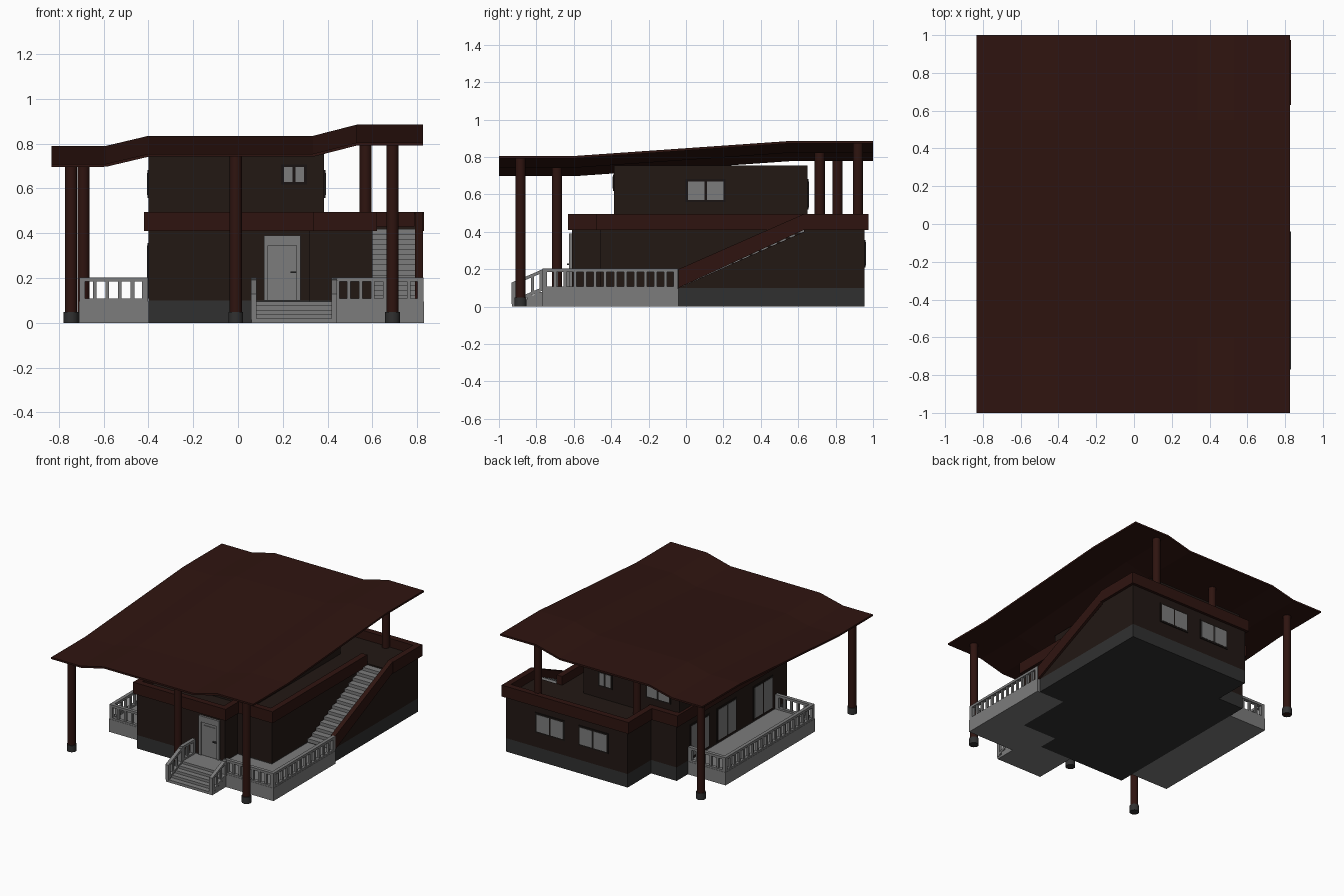
import bpy, bmesh, math
from mathutils import Vector

if "Cube" in bpy.data.objects:
    bpy.data.objects.remove(bpy.data.objects["Cube"])


def material(name, r, g, b):
    m = bpy.data.materials.new(name)
    m.diffuse_color = (r, g, b, 1)
    m.use_nodes = True
    m.node_tree.nodes["Principled BSDF"].inputs["Base Color"].default_value = m.diffuse_color
    return m


ROOF = material("dark_red_wood", .028, .007, .005)
WALL = material("dark_brown_wall", .016, .009, .007)
STONE = material("dark_stone", .03, .03, .03)
GREY = material("concrete_grey", .2, .2, .2)
FRAME = material("window_frame", .010, .007, .006)


def finish(name, bm, mat):
    bmesh.ops.recalc_face_normals(bm, faces=bm.faces)
    me = bpy.data.meshes.new(name)
    bm.to_mesh(me)
    bm.free()
    ob = bpy.data.objects.new(name, me)
    bpy.context.collection.objects.link(ob)
    me.materials.append(mat)
    return ob


def add_box(bm, x0, x1, y0, y1, z0, z1):
    vs = bmesh.ops.create_cube(bm, size=1)["verts"]
    for v in vs:
        v.co = Vector((x0 if v.co.x < 0 else x1, y0 if v.co.y < 0 else y1, z0 if v.co.z < 0 else z1))


def boxes(name, mat, *dims):
    bm = bmesh.new()
    for d in dims:
        add_box(bm, *d)
    return finish(name, bm, mat)


def extrude(name, mat, points, vec):
    bm = bmesh.new()
    f = bm.faces.new([bm.verts.new(p) for p in points])
    r = bmesh.ops.extrude_face_region(bm, geom=[f], use_keep_orig=True)
    bmesh.ops.translate(bm, vec=vec, verts=[v for v in r["geom"] if isinstance(v, bmesh.types.BMVert)])
    return finish(name, bm, mat)


# Wavy roof sheet: height is a sum of one profile across x and one along y
fx = [(-.833, 0), (-.59, 0), (-.40, .045), (.335, .045), (.53, .095), (.825, .095)]
gy = [(-1, .71), (-.6, .71), (.55, .79), (1, .79)]
bm = bmesh.new()
rows = [[bm.verts.new((x, y, a + b)) for x, a in fx] for y, b in gy]
for r0, r1 in zip(rows, rows[1:]):
    for i in range(len(fx) - 1):
        bm.faces.new((r0[i], r0[i + 1], r1[i + 1], r1[i]))
roof = finish("roof", bm, ROOF)
mod = roof.modifiers.new("thickness", "SOLIDIFY")
mod.thickness, mod.offset = .013, -1


def lerp(table, t):
    for (a, va), (b, vb) in zip(table, table[1:]):
        if t <= b:
            return va + (vb - va) * (t - a) / (b - a)
    return table[-1][1]


# Plinth, ground floor, upper floor
left_part = [(.81, .955), (-.19, .955), (-.19, .68), (-.40, .68), (-.40, -.61), (.32, -.61), (.32, -.46), (.60, -.46)]
base = left_part + [(.60, -.04), (.81, -.04)]
path = [(.81, .63)] + left_part + [(.60, .63)]
extrude("plinth", STONE, [(x, y, 0) for x, y in base], (0, 0, .1))
extrude("ground_floor_walls", WALL, [(x, y, .1) for x, y in path], (0, 0, .33))
boxes("upper_floor_walls", WALL, (-.40, .385, -.385, .65, .42, .755))


# Parapet band following the ground floor outline, open at the stair head
def offset(path, d):
    out = []
    for i, p in enumerate(path):
        n = Vector((0, 0))
        for a, b in ((i - 1, i), (i, i + 1)):
            if a >= 0 and b < len(path):
                t = (Vector(path[b]) - Vector(path[a])).normalized()
                n += Vector((t.y, -t.x))
        out.append(Vector(p) + n * d)
    return out


outer, inner = offset(path, .02), offset(path, -.025)
bm = bmesh.new()
rings = [[bm.verts.new((p.x, p.y, z)) for p, z in ((o, .41), (o, .495), (i, .495), (i, .41))]
         for o, i in zip(outer, inner)]
for a, b in zip(rings, rings[1:]):
    for k in range(4):
        bm.faces.new((a[k], a[(k + 1) % 4], b[(k + 1) % 4], b[k]))
bm.faces.new(rings[0])
bm.faces.new(rings[-1])
finish("parapet", bm, ROOF)

# Outside staircase with sloped side wall
extrude("stair_support", WALL, [(.60, -.04, .1), (.60, .63, .1), (.60, .63, .40)], (.21, 0, 0))
extrude("stair_side_wall", ROOF, [(.79, -.04, .1), (.79, -.04, .2), (.79, .63, .495), (.79, .63, .41)], (.035, 0, 0))
n, dy, dz = 14, .67 / 14, .32 / 14
boxes("stair_treads", GREY, *[(.60, .79, -.04 + i * dy, -.04 + (i + 1) * dy, .095 + i * dz, .10 + (i + 1) * dz)
                              for i in range(n)])

# Columns reaching up to the roof
columns = [(-.745, -.885, 0), (-.01, -.69, 0), (.69, -.885, 0), (-.69, .81, 0), (.57, .92, .42), (-.10, .715, .42)]


def cylinder(name, mat, x, y, z0, z1, r):
    bpy.ops.mesh.primitive_cylinder_add(vertices=20, radius=r, depth=z1 - z0, location=(x, y, (z0 + z1) / 2))
    ob = bpy.context.object
    ob.name = name
    ob.data.materials.append(mat)
    bpy.ops.object.shade_smooth_by_angle()


for x, y, z in columns:
    cylinder("column", ROOF, x, y, z, lerp(fx, x) + lerp(gy, y) - .006, .027)
    if z == 0:
        cylinder("column_base", STONE, x, y, 0, .048, .033)

# Terraces and entrance steps
boxes("left_terrace", GREY, (-.71, -.40, -.50, .55, 0, .095))
boxes("right_terrace", GREY, (.32, .83, -.77, -.46, 0, .095), (.60, .83, -.46, -.04, 0, .095),
      (.06, .32, -.77, -.61, 0, .095))
boxes("entrance_steps", GREY, *[(.06, .44, -.93 + i * .04, -.77, i * .0195, (i + 1) * .0195) for i in range(4)])


# Railings: square balusters under a handrail
def railing(name, p, q, drop=0.0):
    p, q = Vector(p), Vector(q)
    d = q - p
    count = max(2, round(d.length / .055))
    bm = bmesh.new()
    for i in range(count + 1):
        c = p + d * i / count
        z = -drop * i / count
        r = .013 if i in (0, count) else .008
        add_box(bm, c.x - r, c.x + r, c.y - r, c.y + r, max(0, .09 + z), .195 + z)
    s = Vector((d.y, -d.x)).normalized() * .013
    e = d.normalized() * .013
    for lo, hi in ((.185, .203), (.09, .108)):
        ends = [[bm.verts.new((c.x + k * s.x, c.y + k * s.y, z - f))
                 for k, z in ((-1, lo), (1, lo), (1, hi), (-1, hi))]
                for c, f in ((p - e, 0), (q + e, drop))]
        for k in range(4):
            bm.faces.new((ends[0][k], ends[0][k - 1], ends[1][k - 1], ends[1][k]))
        bm.faces.new(ends[0])
        bm.faces.new(ends[1])
    finish(name, bm, GREY)


railing("left_rail_front", (-.415, -.485), (-.695, -.485))
railing("left_rail_side", (-.695, -.485), (-.695, .535))
railing("left_rail_back", (-.695, .535), (-.415, .535))
railing("right_rail_front", (.44, -.755), (.815, -.755))
railing("right_rail_side", (.815, -.755), (.815, -.055))
for x in (.07, .43):
    railing("step_rail", (x, -.77), (x, -.92), .075)
railing("landing_rail", (.07, -.63), (.07, -.755))


# Windows: frame with two panes; axis is the wall normal, s its direction
def window(name, axis, s, pos, a, b, z0, z1):
    def slab(a, b, z0, z1, out):
        u0, u1 = sorted((pos - s * .01, pos + s * out))
        return (u0, u1, a, b, z0, z1) if axis == "x" else (a, b, u0, u1, z0, z1)
    m, t = (a + b) / 2, .012
    boxes(name + "_frame", FRAME, slab(a - t, b + t, z0 - t, z1 + t, .005))
    boxes(name + "_panes", GREY, slab(a, m - t / 2, z0, z1, .007), slab(m + t / 2, b, z0, z1, .007))


window("upper_front_window", "y", -1, -.385, .205, .295, .63, .695)
window("upper_right_window", "x", 1, .385, .01, .20, .57, .67)
window("upper_back_small_window", "y", 1, .65, .16, .25, .53, .62)
window("upper_back_window", "y", 1, .65, -.32, -.14, .55, .67)
for a in (-.43, -.005, .31):
    window("left_tall_window", "x", -1, -.40, a, a + .205, .12, .345)
for a in (-.25, .2):
    window("upper_left_window", "x", -1, -.40, a, a + .19, .57, .67)
for a in (-.02, .335):
    window("back_window", "y", 1, .955, a, a + .22, .22, .345)

# Front door with raised casing, leaf, panel and handle
boxes("door_casing", GREY, (.115, .133, -.625, -.60, .1, .39), (.262, .28, -.625, -.60, .1, .39),
      (.115, .28, -.625, -.60, .345, .39))
boxes("door_leaf", GREY, (.133, .262, -.617, -.60, .1, .345))
boxes("door_panel", GREY, (.15, .245, -.621, -.61, .12, .325))
boxes("door_handle", STONE, (.235, .262, -.635, -.62, .222, .229))
